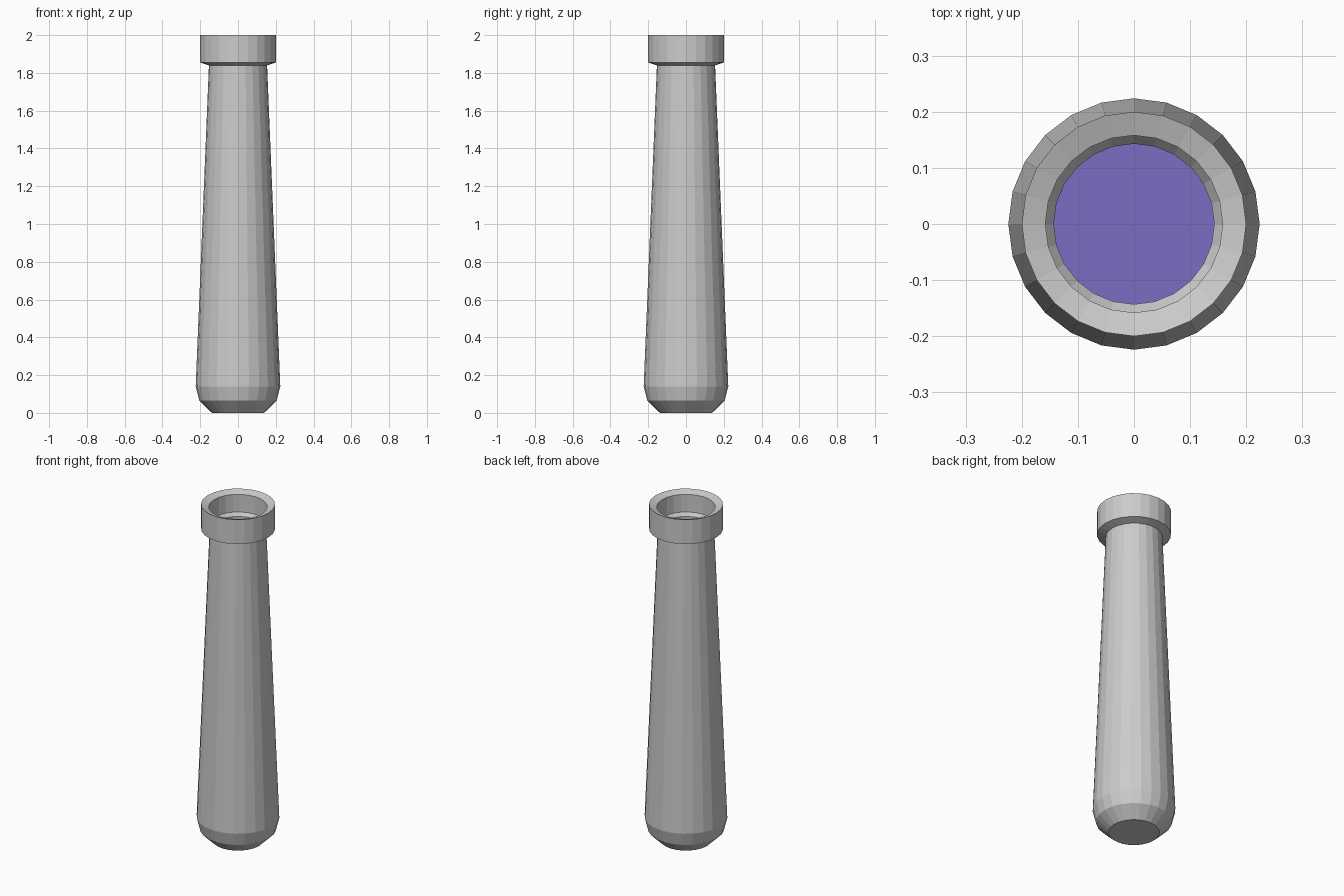
import bpy, bmesh, math

if "Cube" in bpy.data.objects:
    bpy.data.objects.remove(bpy.data.objects["Cube"])

SIDES = 24


def lathe(name, profile):
    """Revolve (radius, z) points around z; first and last rings are capped."""
    bm = bmesh.new()
    rings = []
    for r, z in profile:
        rings.append([bm.verts.new((r * math.cos(2 * math.pi * i / SIDES),
                                    r * math.sin(2 * math.pi * i / SIDES), z))
                      for i in range(SIDES)])
    for a, b in zip(rings, rings[1:]):
        for i in range(SIDES):
            j = (i + 1) % SIDES
            bm.faces.new((a[i], a[j], b[j], b[i]))
    bm.faces.new(rings[0][::-1])
    bm.faces.new(rings[-1])
    bmesh.ops.recalc_face_normals(bm, faces=bm.faces)
    mesh = bpy.data.meshes.new(name)
    bm.to_mesh(mesh)
    bm.free()
    obj = bpy.data.objects.new(name, mesh)
    bpy.context.collection.objects.link(obj)
    return obj


# Hollow tube: outside from base to collar, then back down the inside
lathe("tube", [
    (0.138, 0.0), (0.205, 0.065), (0.224, 0.14), (0.154, 1.84),
    (0.2, 1.855), (0.2, 2.0),
    (0.158, 1.985), (0.158, 1.88), (0.143, 1.86),
    (0.212, 0.145), (0.195, 0.075), (0.132, 0.012),
])

# Purple liquid inside the tube
liquid = lathe("liquid", [
    (0.13, 0.016), (0.192, 0.078), (0.209, 0.147), (0.1545, 1.5),
])
mat = bpy.data.materials.new("purple")
mat.diffuse_color = (0.2, 0.15, 0.55, 1.0)
mat.use_nodes = True
mat.node_tree.nodes["Principled BSDF"].inputs["Base Color"].default_value = mat.diffuse_color
liquid.data.materials.append(mat)
